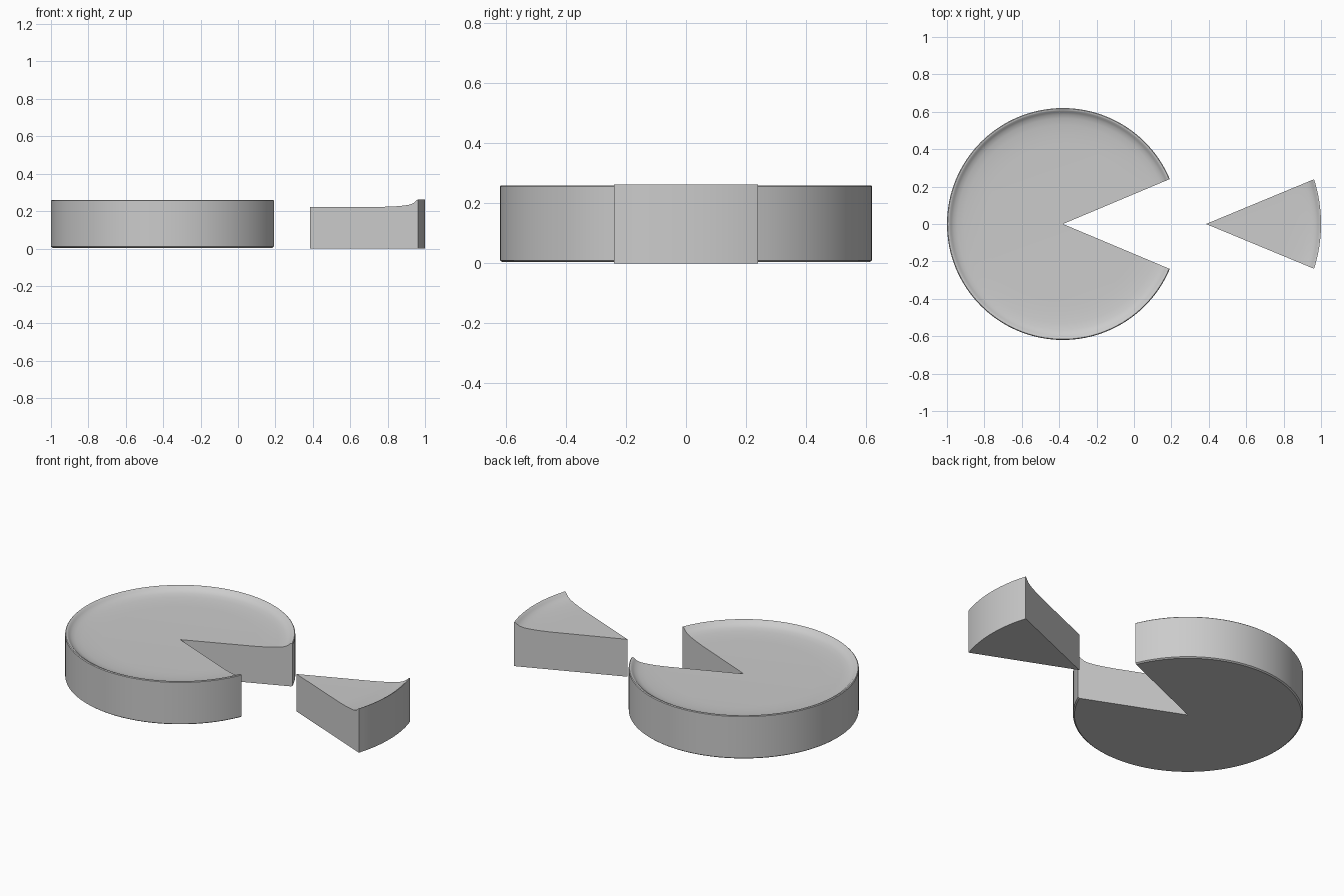
import bpy, bmesh
from math import sin, cos, radians

if "Cube" in bpy.data.objects:
    bpy.data.objects.remove(bpy.data.objects["Cube"])


def swept_part(name, apex_x, profile, start, end, steps, flatten=0.0):
    """Sweep a half profile (radius, height) around a vertical axis at apex_x."""
    bm = bmesh.new()
    rings = []
    for i in range(steps + 1):
        t = i / steps
        a = radians(start + (end - start) * t)
        stretch = 1 + flatten * (2 * t - 1) ** 2
        rings.append([bm.verts.new((apex_x + r * stretch * cos(a), r * stretch * sin(a), z))
                      for r, z in profile])
    for ring, after in zip(rings, rings[1:]):
        for j in range(len(profile) - 1):
            bm.faces.new((ring[j], after[j], after[j + 1], ring[j + 1]))
    # flat cut faces
    bm.faces.new(rings[0])
    bm.faces.new(rings[-1][::-1])
    bmesh.ops.remove_doubles(bm, verts=bm.verts, dist=1e-5)
    bmesh.ops.recalc_face_normals(bm, faces=bm.faces)
    mesh = bpy.data.meshes.new(name)
    bm.to_mesh(mesh)
    bm.free()
    obj = bpy.data.objects.new(name, mesh)
    bpy.context.collection.objects.link(obj)
    bpy.ops.object.select_all(action='DESELECT')
    obj.select_set(True)
    bpy.context.view_layer.objects.active = obj
    bpy.ops.object.shade_smooth_by_angle(angle=radians(35))
    return obj


# dished top with raised rim, shared by both parts
dish = [(0.605, 0.257), (0.597, 0.249), (0.585, 0.241), (0.565, 0.234),
        (0.53, 0.229), (0.48, 0.225), (0.42, 0.223), (0.0, 0.222)]

# main disc with the wedge missing
swept_part("pie_body", -0.38,
           [(0, 0.004), (0.612, 0.004), (0.62, 0.010), (0.62, 0.256), (0.616, 0.260), (0.611, 0.260)] + dish,
           22.8, 337.2, 112)

# separated wedge with a slightly flatter outer arc
swept_part("pie_slice", 0.385,
           [(0, 0), (0.615, 0), (0.615, 0.262), (0.611, 0.261)] + dish,
           -22.5, 22.5, 16, flatten=0.017)
